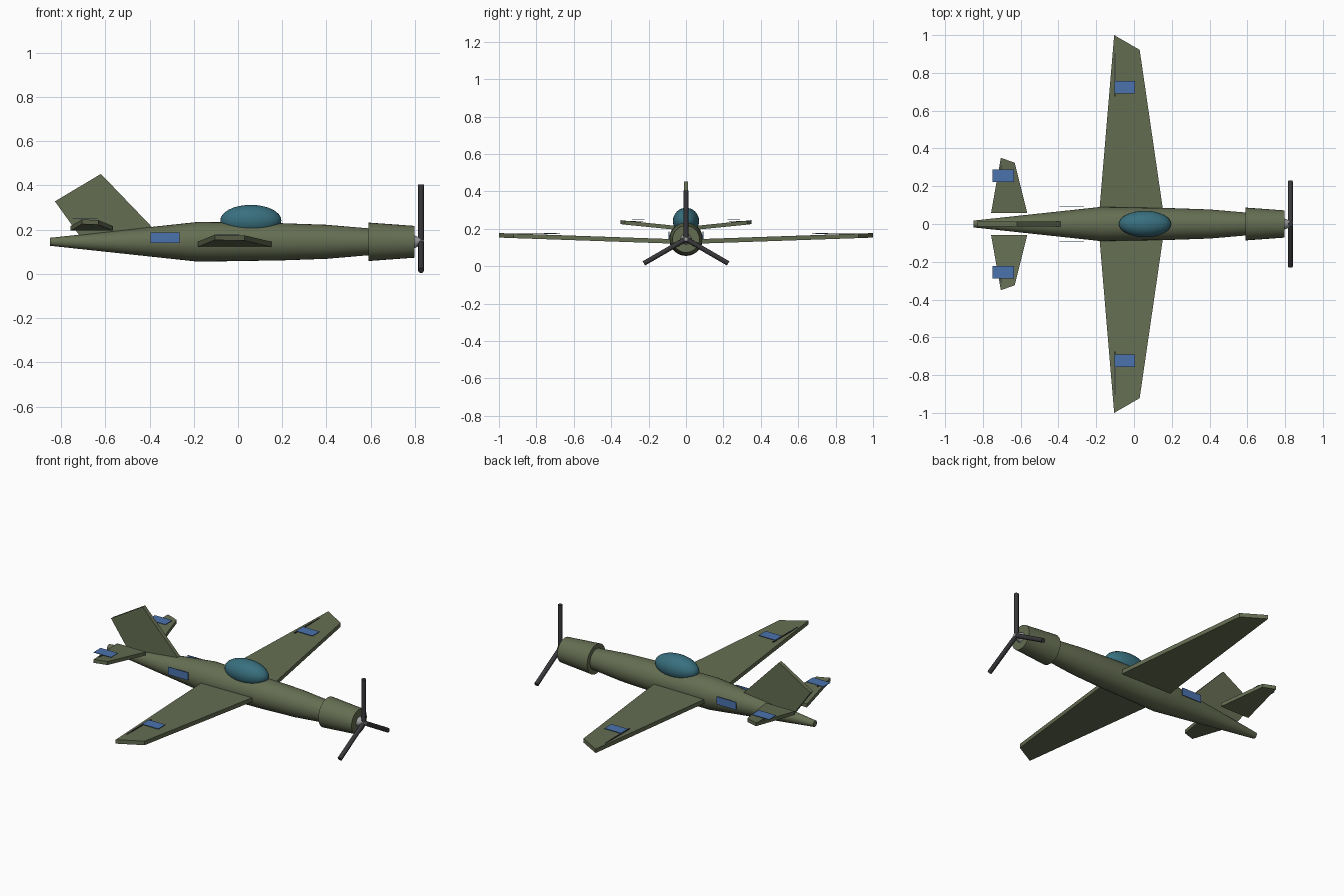
import bpy, bmesh
from math import pi, radians
from mathutils import Matrix, Vector

if "Cube" in bpy.data.objects:
    bpy.data.objects.remove(bpy.data.objects["Cube"])

AXIS_Z = 0.145


def material(name, rgb):
    m = bpy.data.materials.new(name)
    m.diffuse_color = (*rgb, 1)
    m.use_nodes = True
    m.node_tree.nodes["Principled BSDF"].inputs["Base Color"].default_value = m.diffuse_color
    return m


OLIVE = material("olive", (0.13, 0.155, 0.085))
GLASS = material("canopy_teal", (0.04, 0.16, 0.21))
BLUE = material("panel_blue", (0.07, 0.17, 0.42))
DARK = material("dark", (0.04, 0.04, 0.045))
STEEL = material("steel", (0.35, 0.35, 0.35))


def make(name, bm, mat, smooth=False, mirror=False):
    bmesh.ops.recalc_face_normals(bm, faces=bm.faces)
    me = bpy.data.meshes.new(name)
    bm.to_mesh(me)
    bm.free()
    ob = bpy.data.objects.new(name, me)
    bpy.context.collection.objects.link(ob)
    me.materials.append(mat)
    if mirror:
        mod = ob.modifiers.new("mirror", 'MIRROR')
        mod.use_axis = (False, True, False)
    if smooth:
        bpy.ops.object.select_all(action='DESELECT')
        bpy.context.view_layer.objects.active = ob
        ob.select_set(True)
        bpy.ops.object.shade_smooth_by_angle(angle=radians(35))
    return ob


def lathe(name, profile, mat, sides=32):
    """Capped body of revolution about the x axis; profile holds (x, radius)."""
    bm = bmesh.new()
    start = [bm.verts.new((x, 0, AXIS_Z + r)) for x, r in
             [(profile[0][0], 0), *profile, (profile[-1][0], 0)]]
    edges = [bm.edges.new(p) for p in zip(start, start[1:])]
    bmesh.ops.spin(bm, geom=start + edges, cent=(0, 0, AXIS_Z), axis=(1, 0, 0),
                   angle=2 * pi, steps=sides, use_merge=False)
    bmesh.ops.remove_doubles(bm, verts=bm.verts, dist=1e-5)
    return make(name, bm, mat, smooth=True)


def plate(name, points, thickness, mat, mirror=False):
    """Flat outline extruded along the given thickness vector."""
    bm = bmesh.new()
    face = bm.faces.new([bm.verts.new(p) for p in points])
    ext = bmesh.ops.extrude_face_region(bm, geom=[face], use_keep_orig=True)
    verts = [v for v in ext["geom"] if isinstance(v, bmesh.types.BMVert)]
    bmesh.ops.translate(bm, verts=verts, vec=thickness)
    return make(name, bm, mat, mirror=mirror)


def slab(name, centre, size, mat):
    """Mirrored box."""
    bm = bmesh.new()
    m = Matrix.Translation(centre) @ Matrix.Diagonal((*size, 1))
    bmesh.ops.create_cube(bm, size=1, matrix=m)
    return make(name, bm, mat, mirror=True)


# Body, engine cowl and spinner
lathe("fuselage", [(-0.85, 0.018), (-0.18, 0.09), (-0.05, 0.088), (0.2, 0.084),
                   (0.4, 0.077), (0.6, 0.06)], OLIVE)
lathe("engine_cowl", [(0.59, 0.087), (0.798, 0.072)], OLIVE)
lathe("spinner", [(0.79, 0.032), (0.842, 0.01)], STEEL)

# Wings and stabilisers with dihedral
plate("wings", [(-0.185, 0.05, 0.12), (0.157, 0.05, 0.12),
                (0.03, 0.922, 0.15), (-0.105, 1.0, 0.153)],
      (0, 0, 0.024), OLIVE, mirror=True)
plate("stabilisers", [(-0.757, 0.057, 0.195), (-0.565, 0.057, 0.195),
                      (-0.632, 0.325, 0.222), (-0.705, 0.35, 0.225)],
      (0, 0, 0.021), OLIVE, mirror=True)

# Fin
plate("fin", [(-0.715, -0.012, 0.17), (-0.375, -0.012, 0.197),
              (-0.62, -0.012, 0.452), (-0.828, -0.012, 0.328)],
      (0, 0.024, 0), OLIVE)

# Canopy
bm = bmesh.new()
bmesh.ops.create_uvsphere(bm, u_segments=32, v_segments=16, radius=1,
                          matrix=Matrix.Translation((0.058, 0, 0.242))
                          @ Matrix.Diagonal((0.138, 0.07, 0.07, 1)))
make("canopy", bm, GLASS, smooth=True)

# Propeller blades
bm = bmesh.new()
for i in range(3):
    bmesh.ops.create_cone(bm, cap_ends=True, segments=12, radius1=0.013,
                          radius2=0.013, depth=0.26,
                          matrix=Matrix.Translation((0.828, 0, AXIS_Z))
                          @ Matrix.Rotation(i * 2 * pi / 3, 4, 'X')
                          @ Matrix.Translation((0, 0, 0.13)))
make("propeller", bm, DARK, smooth=True)

# Blue marking panels
slab("wing_panels", (-0.048, 0.725, 0.177), (0.108, 0.066, 0.003), BLUE)
slab("stabiliser_panels", (-0.692, 0.255, 0.252), (0.114, 0.066, 0.003), BLUE)
slab("fuselage_panels", (-0.33, 0.091, 0.163), (0.13, 0.004, 0.046), BLUE)

# Thin control-surface hinge lines
slab("aileron_hinges", (-0.1, 0.79, 0.173), (0.006, 0.23, 0.004), DARK)
slab("elevator_hinges", (-0.705, 0.28, 0.24), (0.005, 0.1, 0.004), DARK)
